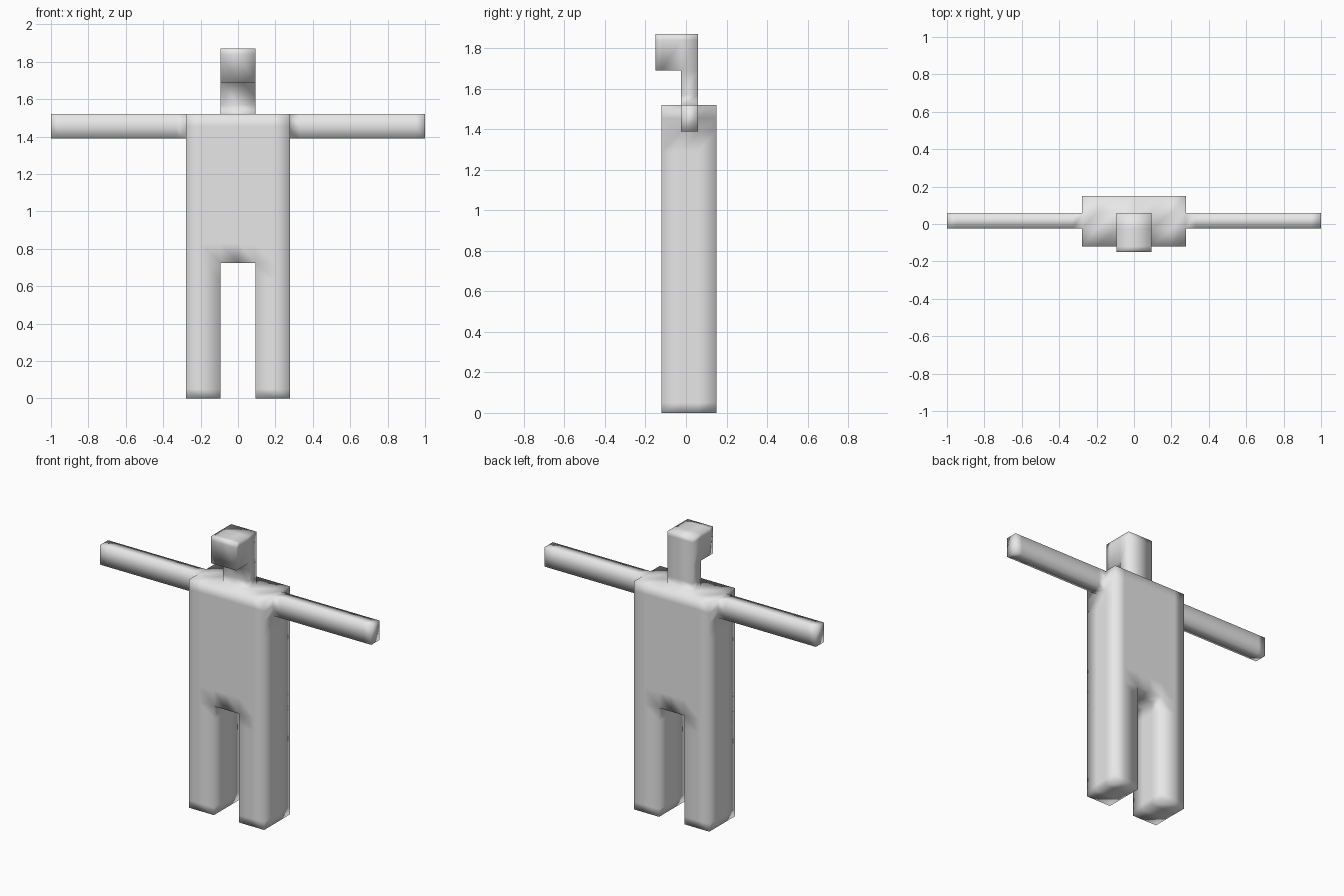
import bpy
import bmesh

if "Cube" in bpy.data.objects:
    bpy.data.objects.remove(bpy.data.objects["Cube"])

grey = bpy.data.materials.new("light_grey")
grey.diffuse_color = (0.8, 0.8, 0.8, 1)
grey.use_nodes = True
grey.node_tree.nodes["Principled BSDF"].inputs["Base Color"].default_value = grey.diffuse_color

# Body regions as boxes: (x range, y range, z range), x mirrored below
REGIONS = [
    ((0.0, 0.277), (-0.12, 0.15), (0.725, 1.52)),     # torso
    ((0.093, 0.277), (-0.12, 0.15), (0.0, 0.725)),    # leg
    ((0.277, 1.0), (-0.025, 0.06), (1.39, 1.52)),     # arm
    ((0.0, 0.093), (-0.025, 0.06), (1.52, 1.87)),     # neck slab
    ((0.0, 0.093), (-0.15, -0.025), (1.69, 1.87)),    # face block
]

# Edge loops shared by all parts
half = [0, 0.093, 0.2, 0.277, 0.33, 0.95, 1.0]
XS = [-x for x in reversed(half[1:])] + half
YS = [-0.15, -0.12, -0.025, 0.06, 0.15]
ZS = [0, 0.05, 0.64, 0.725, 0.83, 1.29, 1.39, 1.455, 1.52, 1.57, 1.69, 1.84, 1.87]
GRID = (XS, YS, ZS)


def filled(cell):
    """True if this lattice cell lies inside the figure."""
    if any(i < 0 or i >= len(a) - 1 for i, a in zip(cell, GRID)):
        return False
    x, y, z = ((a[i] + a[i + 1]) / 2 for i, a in zip(cell, GRID))
    p = (abs(x), y, z)
    return any(all(lo < c < hi for c, (lo, hi) in zip(p, r)) for r in REGIONS)


# One continuous skin around all filled cells
bm = bmesh.new()
verts = {}


def vert(key):
    if key not in verts:
        verts[key] = bm.verts.new([a[i] for i, a in zip(key, GRID)])
    return verts[key]


for i in range(len(XS) - 1):
    for j in range(len(YS) - 1):
        for k in range(len(ZS) - 1):
            cell = (i, j, k)
            if not filled(cell):
                continue
            for axis in range(3):
                u, v = (axis + 1) % 3, (axis + 2) % 3
                for side in (0, 1):
                    near = list(cell)
                    near[axis] += 1 if side else -1
                    if filled(near):
                        continue
                    loop = []
                    for du, dv in ((0, 0), (1, 0), (1, 1), (0, 1)):
                        key = list(cell)
                        key[axis] += side
                        key[u] += du
                        key[v] += dv
                        loop.append(vert(tuple(key)))
                    face = bm.faces.new(loop if side else loop[::-1])
                    face.smooth = True

mesh = bpy.data.meshes.new("blocky_figure")
bm.to_mesh(mesh)
bm.free()
mesh.materials.append(grey)
figure = bpy.data.objects.new("blocky_figure", mesh)
bpy.context.collection.objects.link(figure)
